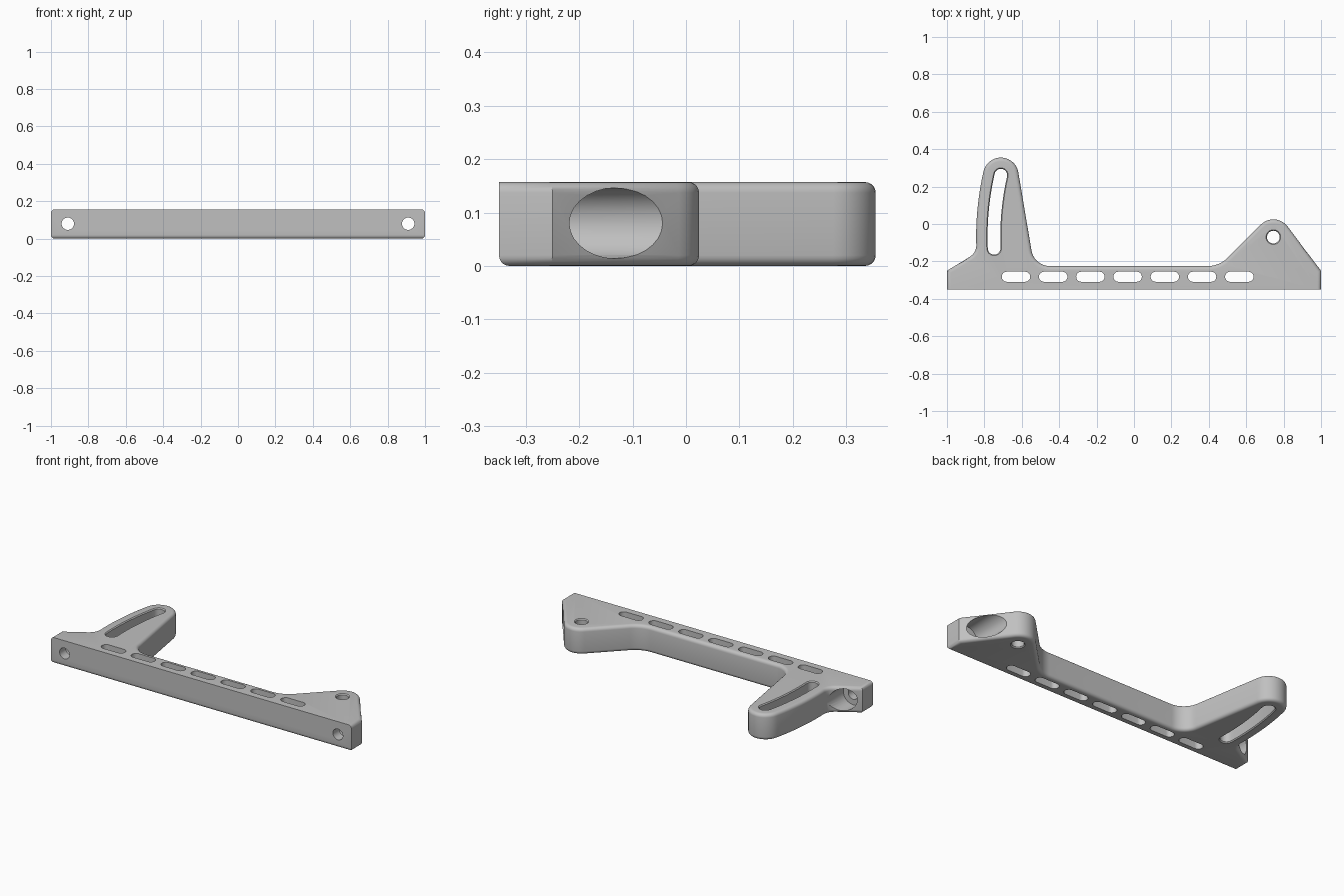
import bpy, bmesh
from math import cos, sin, radians, tan
from mathutils import Vector, Matrix

cube = bpy.data.objects.get("Cube")
if cube:
    bpy.data.objects.remove(cube, do_unlink=True)

HEIGHT = 0.157
PIVOT = Vector((0.745, -0.07))   # centre of the swing arc
ARM_TIP = Vector((-0.712, 0.26))
SWING = 1.494                    # pivot to slot centre line


def polar(centre, radius, degrees):
    a = radians(degrees)
    return Vector((centre[0] + radius * cos(a), centre[1] + radius * sin(a)))


def arc(centre, radius, start, end, steps):
    return [polar(centre, radius, start + (end - start) * i / steps) for i in range(steps + 1)]


def rounded(corners, steps=12):
    """Closed outline from (x, y, fillet radius) corners."""
    out = []
    for i, (x, y, r) in enumerate(corners):
        p = Vector((x, y))
        if r == 0:
            out.append(p)
            continue
        a = (Vector(corners[i - 1][:2]) - p).normalized()
        b = (Vector(corners[(i + 1) % len(corners)][:2]) - p).normalized()
        half = a.angle(b) / 2
        centre = p + (a + b).normalized() * r / sin(half)
        u, v = p + a * r / tan(half) - centre, p + b * r / tan(half) - centre
        sweep = u.angle(v)
        for k in range(steps + 1):
            f = k / steps
            out.append(centre + (u * sin((1 - f) * sweep) + v * sin(f * sweep)) / sin(sweep))
    return out


def widen(path, r):
    """Round-ended outline around a path of (point, heading in degrees)."""
    (p0, h0), (p1, h1) = path[0], path[-1]
    pts = [polar(p, r, h - 90) for p, h in path[1:-1]]
    pts += arc(p1, r, h1 - 90, h1 + 90, 14)
    pts += [polar(p, r, h + 90) for p, h in reversed(path[1:-1])]
    return pts + arc(p0, r, h0 + 90, h0 + 270, 14)


def loft(bm, layers, matrix=Matrix()):
    """Closed solid through (depth, outline) layers."""
    loops = [[bm.verts.new(matrix @ Vector((p.x, p.y, z))) for p in outline]
             for z, outline in layers]
    n = len(loops[0])
    for lo, hi in zip(loops, loops[1:]):
        for i in range(n):
            bm.faces.new((lo[i], lo[(i + 1) % n], hi[(i + 1) % n], hi[i]))
    bm.faces.new(loops[0][::-1])
    bm.faces.new(loops[-1])


def cut_path(bm, path, rings, matrix=Matrix()):
    """Cutter around a path, through (depth, radius) rings."""
    loft(bm, [(z, widen(path, r)) for z, r in rings], matrix)


def make_object(name, bm):
    bmesh.ops.remove_doubles(bm, verts=bm.verts, dist=1e-5)
    bmesh.ops.recalc_face_normals(bm, faces=bm.faces)
    mesh = bpy.data.meshes.new(name)
    bm.to_mesh(mesh)
    bm.free()
    obj = bpy.data.objects.new(name, mesh)
    bpy.context.collection.objects.link(obj)
    return obj


# Plate outline: front bar, pivot lug, swing arm
corners = [(-1, -0.35, 0), (1, -0.35, 0), (1, -0.25, 0),
           (0.755, 0.074, 0.095), (0.456, -0.225, 0.15), (-0.534, -0.225, 0.1)]
corners += [(p.x, p.y, 0) for p in arc(ARM_TIP, 0.095, 9.5, 167.2, 20)]
corners += [(p.x, p.y, 0) for p in arc(PIVOT, SWING + 0.095, 168, 180.7, 12)]
corners += [(-0.842, -0.153, 0.07), (-1, -0.25, 0)]

bm = bmesh.new()
outline = rounded(corners)
loft(bm, [(0, outline), (HEIGHT, outline)])
bmesh.ops.recalc_face_normals(bm, faces=bm.faces)


# Round the rims, leaving the top front edge sharp
def is_rim(edge):
    a, b = (v.co for v in edge.verts)
    front = max(a.y, b.y) < -0.349
    return abs(a.z - b.z) < 1e-4 and not (front and a.z > 0.1)


bmesh.ops.bevel(bm, geom=[e for e in bm.edges if is_rim(e)], offset=0.02,
                offset_type='OFFSET', segments=5, profile=0.5, affect='EDGES')
bracket = make_object("bracket", bm)

# Row of slots in the bar
bm = bmesh.new()
for i in range(7):
    x = -0.631 + 0.199 * i
    cut_path(bm, [(Vector((x + s * 0.049, -0.282)), 0) for s in (-1, 1)],
             [(-0.1, 0.027), (HEIGHT + 0.1, 0.027)])

# Pivot hole and curved arm slot with chamfered rims
flared = [(-0.01, 0.048), (0.006, 0.034), (HEIGHT - 0.006, 0.034), (HEIGHT + 0.01, 0.048)]
cut_path(bm, [(PIVOT, 0)], flared)
angles = [167.2 + 15.1 * i / 14 for i in range(15)]
cut_path(bm, [(polar(PIVOT, SWING, a), a + 90) for a in angles], flared)

# Counterbored mounting holes running front to back
for side in (-1, 1):
    turn = Matrix.Translation((side * 0.91, 0, 0.08)) @ Matrix.Rotation(radians(-90), 4, 'X')
    cut_path(bm, [(Vector((0, 0)), 0)],
             [(-0.4, 0.033), (-0.29, 0.033), (-0.29, 0.066), (0.1, 0.066)], turn)
cutter = make_object("opening_cutter", bm)

# Cut the openings and shade
cut = bracket.modifiers.new("openings", 'BOOLEAN')
cut.operation, cut.solver, cut.object = 'DIFFERENCE', 'EXACT', cutter
bpy.ops.object.select_all(action='DESELECT')
bpy.context.view_layer.objects.active = bracket
bracket.select_set(True)
bpy.ops.object.modifier_apply(modifier=cut.name)
bpy.data.objects.remove(cutter, do_unlink=True)

grey = bpy.data.materials.new("light_grey")
grey.use_nodes = True
colour = (0.53, 0.53, 0.53, 1)
grey.diffuse_color = colour
grey.node_tree.nodes["Principled BSDF"].inputs["Base Color"].default_value = colour
bracket.data.materials.clear()
bracket.data.materials.append(grey)
bpy.ops.object.shade_smooth_by_angle(angle=radians(30))
